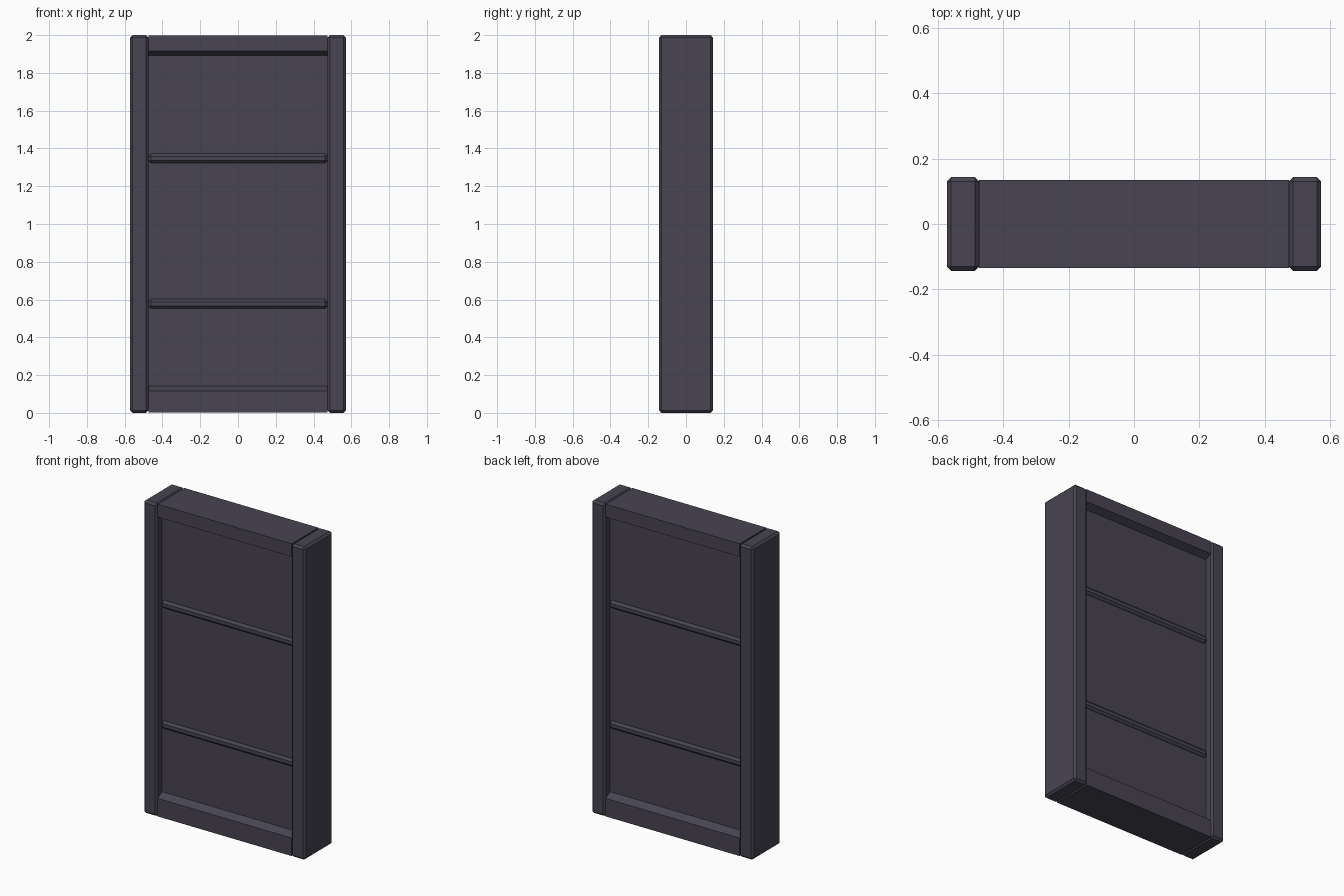
import bpy, bmesh

if "Cube" in bpy.data.objects:
    bpy.data.objects.remove(bpy.data.objects["Cube"])

mat = bpy.data.materials.new("dark_metal")
mat.diffuse_color = (0.065, 0.058, 0.085, 1)
mat.use_nodes = True
mat.node_tree.nodes["Principled BSDF"].inputs["Base Color"].default_value = mat.diffuse_color


def finish(name, bm):
    bmesh.ops.recalc_face_normals(bm, faces=bm.faces[:])
    me = bpy.data.meshes.new(name)
    bm.to_mesh(me)
    bm.free()
    me.materials.append(mat)
    ob = bpy.data.objects.new(name, me)
    bpy.context.collection.objects.link(ob)
    return ob


def box(name, centre, size, bevel=0.0):
    bm = bmesh.new()
    bmesh.ops.create_cube(bm, size=1)
    for v in bm.verts:
        v.co = [v.co[i] * size[i] + centre[i] for i in range(3)]
    if bevel:
        bmesh.ops.bevel(bm, geom=bm.edges[:], offset=bevel, segments=1,
                        profile=0.5, affect='EDGES')
    return finish(name, bm)


def beam(name, profile, half_width):
    """Extrude a (y, z) profile along x."""
    bm = bmesh.new()
    face = bm.faces.new([bm.verts.new((-half_width, y, z)) for y, z in profile])
    ext = bmesh.ops.extrude_face_region(bm, geom=[face])
    bmesh.ops.translate(bm, vec=(2 * half_width, 0, 0),
                        verts=[g for g in ext["geom"] if isinstance(g, bmesh.types.BMVert)])
    return finish(name, bm)


HALF = 0.474   # half of the opening between posts
PANEL = 0.09   # half thickness of the recessed panel

# Chamfered side posts
for side, sx in (("left", -1), ("right", 1)):
    box(side + "_post", (sx * 0.5225, 0, 1), (0.098, 0.286, 2), 0.013)

# Recessed panel, same on front and back
box("panel", (0, 0, 1), (2 * HALF, 2 * PANEL, 1.9))

# Bottom and top beams with a slope down to the panel
beam("bottom_beam", [(-0.135, 0.002), (0.135, 0.002), (0.135, 0.117),
                     (PANEL, 0.143), (-PANEL, 0.143), (-0.135, 0.117)], HALF)
beam("top_beam", [(-0.135, 1.998), (0.135, 1.998), (0.135, 1.915),
                  (PANEL, 1.893), (-PANEL, 1.893), (-0.135, 1.915)], HALF)

# Thin chamfered cross rails standing proud of both panel faces
for name, z in (("lower_rail", 0.577), ("upper_rail", 1.347)):
    box(name, (0, 0, z), (2 * HALF, 2 * PANEL + 0.034, 0.05), 0.014)
